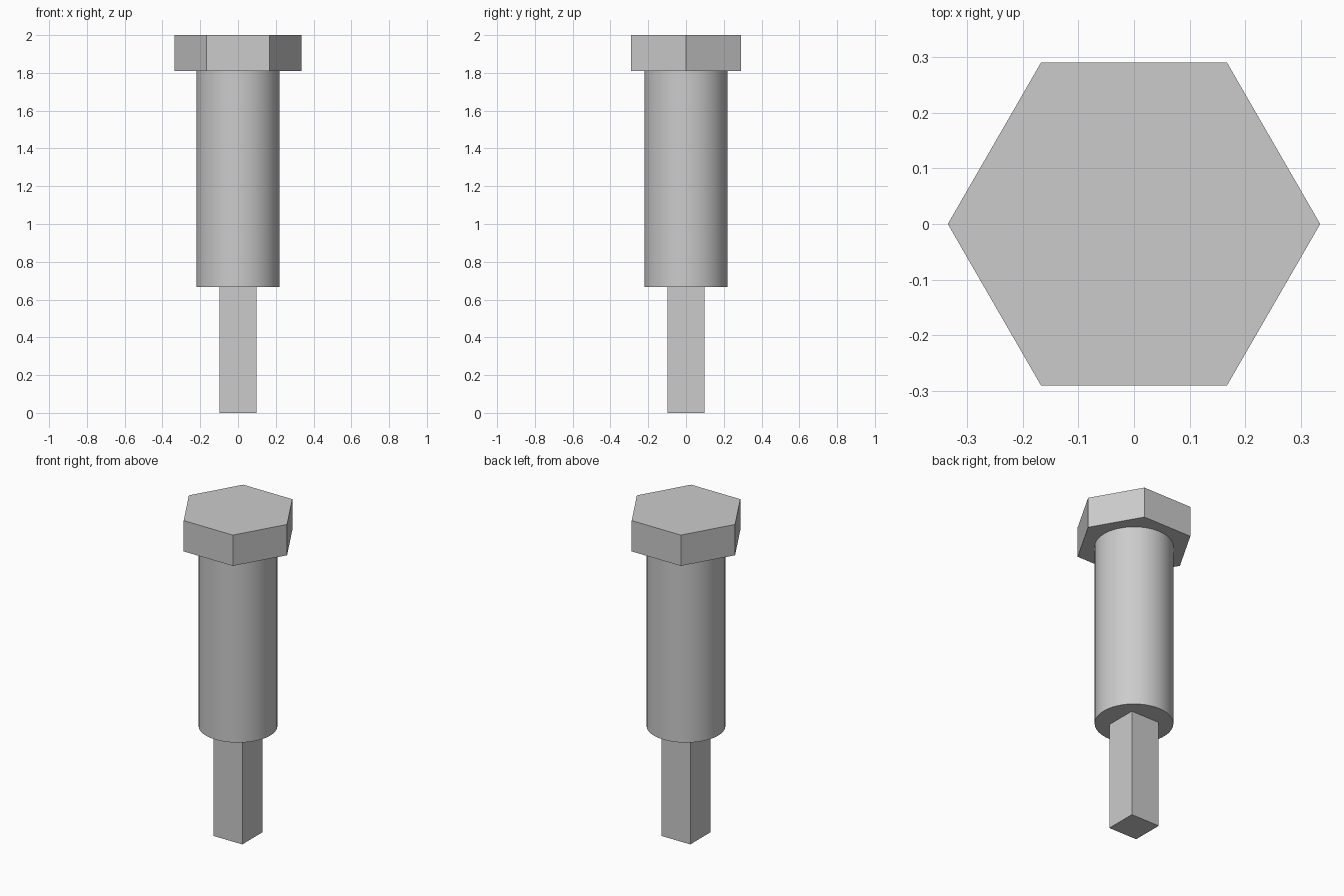
import bpy
import bmesh
from math import cos, sin, pi, radians

cube = bpy.data.objects.get("Cube")
if cube:
    bpy.data.objects.remove(cube, do_unlink=True)

# Plain grey metal
GREY = (0.6, 0.6, 0.6, 1.0)
metal = bpy.data.materials.new("grey_metal")
metal.use_nodes = True
metal.diffuse_color = GREY
metal.node_tree.nodes["Principled BSDF"].inputs["Base Color"].default_value = GREY


def prism(name, sides, radius, bottom, top, turn=0.0, smooth=False):
    """Upright regular prism with its first corner at angle turn from +x."""
    bm = bmesh.new()
    angles = [turn + 2 * pi * i / sides for i in range(sides)]
    base = bm.faces.new([bm.verts.new((radius * cos(a), radius * sin(a), bottom))
                         for a in angles])
    raised = bmesh.ops.extrude_face_region(bm, geom=[base], use_keep_orig=True)
    verts = [g for g in raised["geom"] if isinstance(g, bmesh.types.BMVert)]
    bmesh.ops.translate(bm, vec=(0, 0, top - bottom), verts=verts)
    bmesh.ops.recalc_face_normals(bm, faces=bm.faces)
    mesh = bpy.data.meshes.new(name)
    bm.to_mesh(mesh)
    bm.free()
    mesh.materials.append(metal)
    obj = bpy.data.objects.new(name, mesh)
    bpy.context.collection.objects.link(obj)
    if smooth:
        bpy.ops.object.select_all(action="DESELECT")
        obj.select_set(True)
        bpy.context.view_layer.objects.active = obj
        bpy.ops.object.shade_smooth_by_angle(angle=radians(30))
    return obj


PIN_TOP, SHANK_TOP, HEAD_TOP = 0.667, 1.81, 2.0

# Square pin, round shank and hexagonal head, stacked upwards
prism("square_pin", 4, 0.098 * 2 ** 0.5, 0.0, PIN_TOP, turn=pi / 4)
prism("round_shank", 64, 0.22, PIN_TOP, SHANK_TOP, smooth=True)
prism("hex_head", 6, 0.335, SHANK_TOP, HEAD_TOP)
